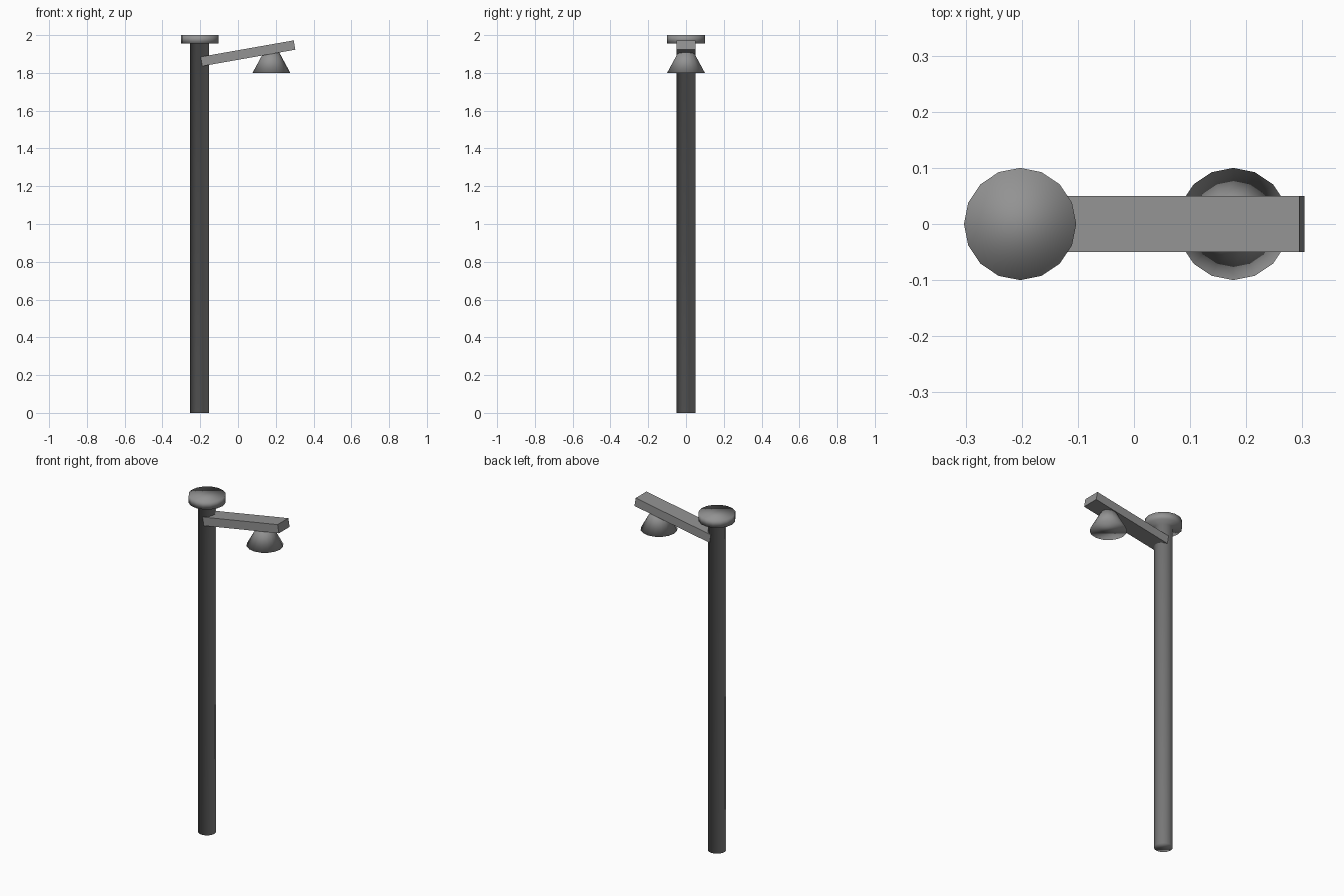
import bpy, bmesh, math

if "Cube" in bpy.data.objects:
    bpy.data.objects.remove(bpy.data.objects["Cube"])

SIDES = 16

grey = bpy.data.materials.new("metal_grey")
grey.diffuse_color = (0.29, 0.29, 0.29, 1)
grey.use_nodes = True
grey.node_tree.nodes["Principled BSDF"].inputs["Base Color"].default_value = grey.diffuse_color


def finish(name, bm, smooth):
    bmesh.ops.recalc_face_normals(bm, faces=bm.faces[:])
    for f in bm.faces:
        f.smooth = smooth
    mesh = bpy.data.meshes.new(name)
    bm.to_mesh(mesh)
    bm.free()
    mesh.materials.append(grey)
    obj = bpy.data.objects.new(name, mesh)
    bpy.context.collection.objects.link(obj)
    return obj


def turned(name, x, profile):
    """Closed round part from (radius, z) rings, smooth shaded all over."""
    bm = bmesh.new()
    rings = []
    for r, z in profile:
        rings.append([bm.verts.new((r * math.cos(2 * math.pi * i / SIDES),
                                    r * math.sin(2 * math.pi * i / SIDES), z))
                      for i in range(SIDES)])
    for a, b in zip(rings, rings[1:]):
        for i in range(SIDES):
            j = (i + 1) % SIDES
            bm.faces.new((a[i], a[j], b[j], b[i]))
    bm.faces.new(rings[0][::-1])
    bm.faces.new(rings[-1])
    obj = finish(name, bm, True)
    obj.location.x = x
    return obj


# Post with its wider cap, one continuous turned piece
turned("post_with_cap", -0.203,
       [(0.05, 0), (0.05, 1.955), (0.1, 1.955), (0.1, 2.0)])

# Lamp shade hanging under the arm
turned("lamp_shade", 0.177, [(0.1, 1.8), (0.035, 1.92)])

# Sloping arm, a flat-sided bar
bm = bmesh.new()
bmesh.ops.create_cube(bm, size=1)
bmesh.ops.scale(bm, vec=(0.5, 0.1, 0.05), verts=bm.verts[:])
arm = finish("arm", bm, False)
arm.location = (0.053, 0, 1.904)
arm.rotation_euler.y = -math.radians(10)
